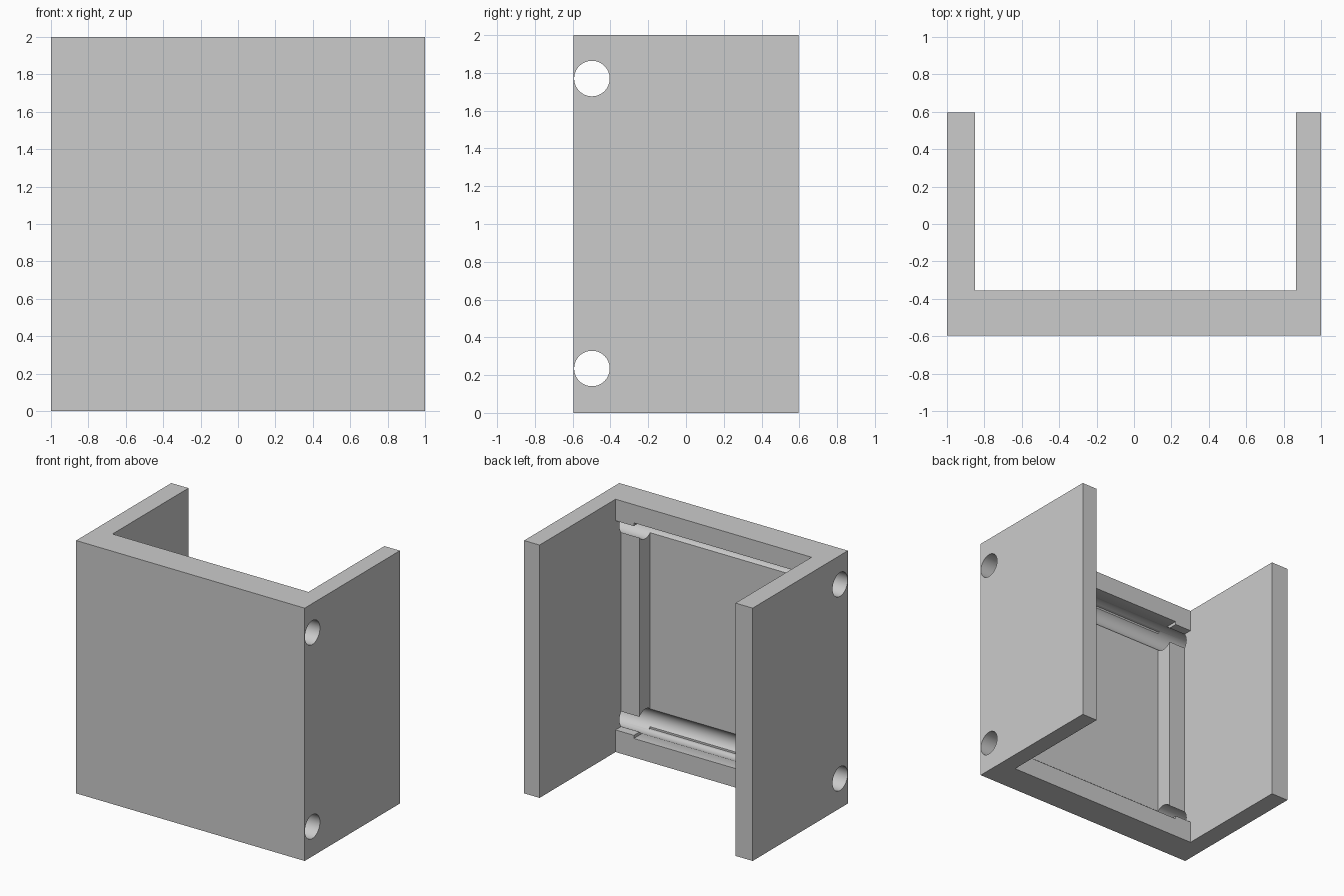
import bpy, bmesh, math
from mathutils import Matrix, Vector

old = bpy.data.objects.get("Cube")
if old:
    bpy.data.objects.remove(old, do_unlink=True)

grey = bpy.data.materials.new("light_grey")
grey.use_nodes = True
grey.diffuse_color = (0.6, 0.6, 0.6, 1)
grey.node_tree.nodes["Principled BSDF"].inputs["Base Color"].default_value = (0.6, 0.6, 0.6, 1)


def make_object(name, bm):
    mesh = bpy.data.meshes.new(name)
    bm.to_mesh(mesh)
    bm.free()
    mesh.materials.append(grey)
    obj = bpy.data.objects.new(name, mesh)
    bpy.context.collection.objects.link(obj)
    return obj


def box(name, low, high):
    low, high = Vector(low), Vector(high)
    bm = bmesh.new()
    place = Matrix.Translation((low + high) / 2) @ Matrix.Diagonal((*(high - low), 1))
    bmesh.ops.create_cube(bm, size=1, matrix=place)
    return make_object(name, bm)


def rod(name, y, z, radius):
    bm = bmesh.new()
    place = Matrix.Translation((0, y, z)) @ Matrix.Rotation(math.pi / 2, 4, 'Y')
    bmesh.ops.create_cone(bm, cap_ends=True, segments=64, radius1=radius,
                          radius2=radius, depth=2.4, matrix=place)
    return make_object(name, bm)


# U-shaped bracket: front plate with two side arms
BACK = 0.595
LEFT, RIGHT = 0.865, -0.85
PLATE = -0.355
profile = [(-1, -BACK), (1, -BACK), (1, BACK), (LEFT, BACK),
           (LEFT, PLATE), (RIGHT, PLATE), (RIGHT, BACK), (-1, BACK)]
bm = bmesh.new()
base = bm.faces.new([bm.verts.new((x, y, 0)) for x, y in profile])
top = bmesh.ops.extrude_face_region(bm, geom=[base])["geom"]
bmesh.ops.translate(bm, vec=(0, 0, 2), verts=[v for v in top if isinstance(v, bmesh.types.BMVert)])
bmesh.ops.recalc_face_normals(bm, faces=bm.faces)
bracket = make_object("bracket", bm)

# Stepped pocket in the back of the plate, and two cross holes
cutters = [
    box("shallow_pocket_cutter", (RIGHT, -0.425, 0.175), (LEFT, -0.2, 1.83)),
    box("deep_pocket_cutter", (-0.705, -0.56, 0.15), (0.705, -0.2, 1.855)),
    rod("lower_hole_cutter", -0.498, 0.235, 0.094),
    rod("upper_hole_cutter", -0.498, 1.77, 0.094),
]
bpy.context.view_layer.objects.active = bracket
for cutter in cutters:
    mod = bracket.modifiers.new("cut", 'BOOLEAN')
    mod.operation = 'DIFFERENCE'
    mod.solver = 'EXACT'
    mod.object = cutter
    bpy.ops.object.modifier_apply(modifier=mod.name)
for cutter in cutters:
    bpy.data.objects.remove(cutter, do_unlink=True)

# Smooth hole walls, crisp edges
bpy.ops.object.select_all(action='DESELECT')
bracket.select_set(True)
bpy.ops.object.shade_smooth_by_angle(angle=math.radians(30))
